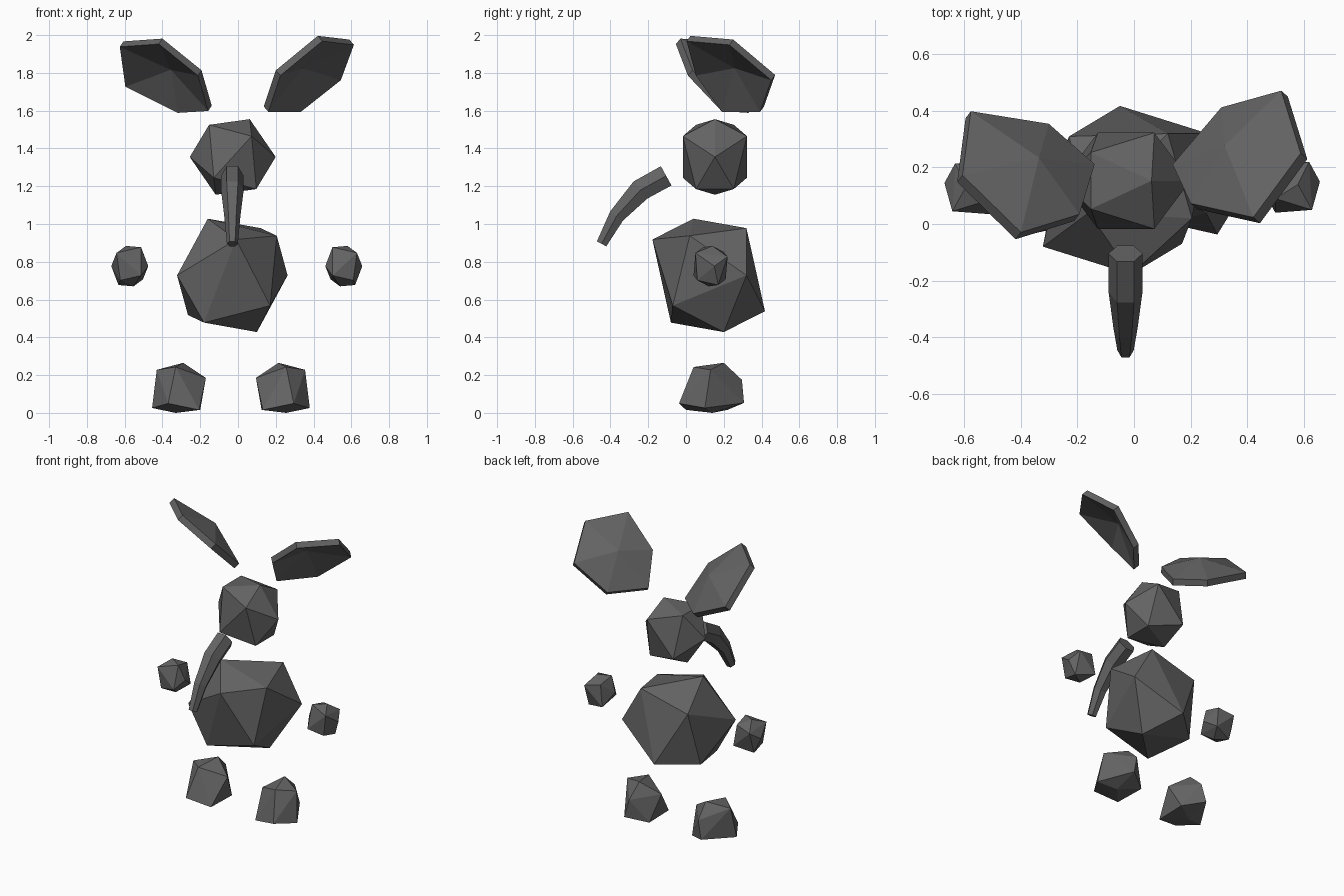
import bpy, bmesh, math
from mathutils import Vector

if "Cube" in bpy.data.objects:
    bpy.data.objects.remove(bpy.data.objects["Cube"])

grey = bpy.data.materials.new("dark_grey")
grey.diffuse_color = (0.125, 0.125, 0.125, 1)
grey.use_nodes = True
grey.node_tree.nodes["Principled BSDF"].inputs["Base Color"].default_value = grey.diffuse_color


def finish(name, bm):
    bmesh.ops.recalc_face_normals(bm, faces=bm.faces)
    mesh = bpy.data.meshes.new(name)
    bm.to_mesh(mesh)
    bm.free()
    mesh.materials.append(grey)
    obj = bpy.data.objects.new(name, mesh)
    bpy.context.collection.objects.link(obj)
    return obj


def hull(name, points):
    """Faceted stone-like solid wrapped around a few corner points."""
    bm = bmesh.new()
    for p in points:
        bm.verts.new(p)
    res = bmesh.ops.convex_hull(bm, input=bm.verts)
    loose = [v for v in bm.verts if not v.link_faces]
    bmesh.ops.delete(bm, geom=loose, context='VERTS')
    return finish(name, bm)


def blob(name, centre, half, scale=1.0, flip=1):
    """Twenty-sided blob: six corners and their opposites."""
    c = Vector(centre)
    pts = []
    for x, y, z in half:
        d = Vector((x * flip, y, z)) * scale
        pts += [c + d, c - d]
    return hull(name, pts)


# Body
blob("body", (-0.03, 0.12, 0.728), [
    (-0.13, -0.08, 0.30), (0.02, -0.298, 0.19), (0.15, 0.20, 0.25),
    (0.235, -0.10, 0.21), (-0.2925, -0.20, 0.0), (-0.20, 0.19, 0.16)])

# Head and hands share one faceted shape
round_half = [(0.2275, 0, 0), (0.09, 0, 0.20), (0.10, 0.17, 0.11),
              (0.10, -0.17, 0.11), (0.125, 0.10, -0.17), (0.125, -0.10, -0.17)]
blob("head", (-0.028, 0.153, 1.355), round_half)
hand_half = [(0.098, 0.02, 0.0), (0.02, 0.01, 0.107), (0.06, 0.09, 0.05),
             (0.07, -0.08, 0.07), (0.06, 0.04, -0.10), (0.05, -0.07, -0.075)]
blob("right_hand", (0.56, 0.13, 0.777), hand_half)
blob("left_hand", (-0.573, 0.125, 0.777), hand_half, flip=-1)

# Feet with a flattened underside
foot = [(-0.29, 0.20, 0.265), (-0.17, 0.13, 0.185), (-0.43, 0.13, 0.228),
        (-0.33, 0.04, 0.243), (-0.30, 0.296, 0.175), (-0.455, 0.10, 0.026),
        (-0.206, 0.0, 0.016), (-0.37, -0.037, 0.05), (-0.20, 0.22, 0.016),
        (-0.33, 0.307, 0.053), (-0.33, 0.14, 0.0)]
hull("left_foot", foot)
hull("right_foot", [(-x - 0.075, y, z) for x, y, z in foot])


# Ears: six-sided dished shells
def ear(name, rim, rise=0.075, thick=0.042):
    rim = [Vector(p) for p in rim]
    centre = sum(rim, Vector()) / 6
    n = (rim[3] - rim[0]).cross(rim[2] - rim[5]).normalized()
    if n.z < 0:
        n = -n
    bm = bmesh.new()
    layers = []
    for off in (thick / 2, -thick / 2):
        ring = [bm.verts.new(centre + (p - centre) * 0.985 + n * off) for p in rim]
        tip = bm.verts.new(centre + n * (rise + off))
        for i in range(6):
            bm.faces.new((ring[i], ring[(i + 1) % 6], tip))
        layers.append(ring)
    up, low = layers
    for i in range(6):
        j = (i + 1) % 6
        bm.faces.new((up[i], up[j], low[j], low[i]))
    return finish(name, bm)


ear("right_ear", [(0.145, 0.20, 1.605), (0.32, 0.405, 1.605), (0.535, 0.465, 1.775),
                  (0.605, 0.24, 1.965), (0.435, 0.01, 1.985), (0.21, 0.06, 1.80)])
ear("left_ear", [(-0.145, 0.20, 1.61), (-0.31, 0.345, 1.60), (-0.59, 0.39, 1.74),
                 (-0.62, 0.16, 1.955), (-0.41, -0.045, 1.97), (-0.20, 0.02, 1.80)])

# Trunk: tapered six-sided tube bending down and forward (y, z, radius)
path = [(-0.105, 1.255, 0.060), (-0.241, 1.18, 0.060),
        (-0.367, 1.043, 0.043), (-0.447, 0.895, 0.029)]
bm = bmesh.new()
rings = []
for i, (y, z, r) in enumerate(path):
    a, b = path[max(i - 1, 0)], path[min(i + 1, 3)]
    t = Vector((0, b[0] - a[0], b[1] - a[1])).normalized()
    side = Vector((1, 0, 0))
    up = side.cross(t)
    ring = []
    for k in range(6):
        ang = k * math.pi / 3
        ring.append(bm.verts.new(Vector((-0.03, y, z)) + side * math.cos(ang) * r
                                 + up * math.sin(ang) * r * 1.12))
    rings.append(ring)
for lo, hi in zip(rings, rings[1:]):
    for k in range(6):
        j = (k + 1) % 6
        bm.faces.new((lo[k], lo[j], hi[j], hi[k]))
bm.faces.new(rings[0])
bm.faces.new(rings[-1])
finish("trunk", bm)
